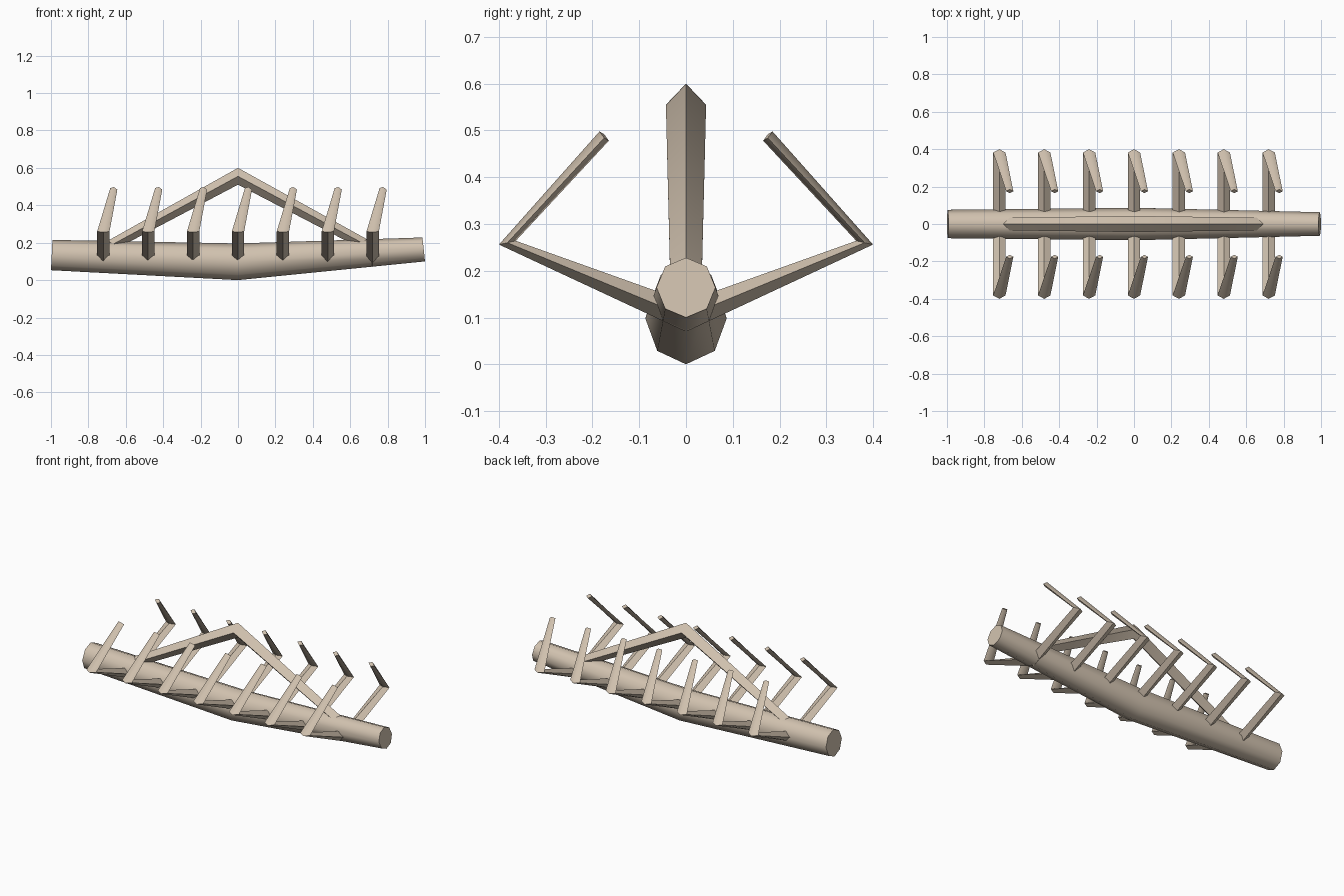
import bpy, bmesh, math
from mathutils import Vector

if "Cube" in bpy.data.objects:
    bpy.data.objects.remove(bpy.data.objects["Cube"])

bone = bpy.data.materials.new("bone")
bone.diffuse_color = (0.64, 0.54, 0.43, 1)
bone.use_nodes = True
bone.node_tree.nodes["Principled BSDF"].inputs["Base Color"].default_value = bone.diffuse_color


def loft(name, sections, sides):
    """Skin elliptical rings; each section is (centre, half axis A, half axis B)."""
    bm = bmesh.new()
    rings = []
    for c, a, b in sections:
        ring = []
        for i in range(sides):
            t = 2 * math.pi * i / sides
            ring.append(bm.verts.new(Vector(c) + Vector(a) * math.cos(t) + Vector(b) * math.sin(t)))
        rings.append(ring)
    for r, s in zip(rings, rings[1:]):
        for i in range(sides):
            j = (i + 1) % sides
            bm.faces.new((r[i], r[j], s[j], s[i]))
    bm.faces.new(rings[0])
    bm.faces.new(rings[-1])
    bmesh.ops.recalc_face_normals(bm, faces=bm.faces)
    mesh = bpy.data.meshes.new(name)
    bm.to_mesh(mesh)
    bm.free()
    mesh.materials.append(bone)
    obj = bpy.data.objects.new(name, mesh)
    bpy.context.collection.objects.link(obj)
    bpy.ops.object.select_all(action='DESELECT')
    obj.select_set(True)
    bpy.context.view_layer.objects.active = obj
    bpy.ops.object.shade_smooth_by_angle(angle=math.radians(60))
    return obj


# Main spine trunk: octagonal, sagging in the middle
loft("trunk", [
    ((-0.996, 0, 0.134), (0, 0.076, 0), (0.004, 0, 0.081)),
    ((0, 0, 0.098), (0, 0.087, 0), (0, 0, 0.098)),
    ((0.993, 0, 0.164), (0, 0.063, 0), (-0.007, 0, 0.064)),
], 8)

# Arched ridge above the trunk, diamond section
loft("ridge", [
    ((-0.74, 0, 0.153), (0, 0.033, 0), (-0.012, 0, 0.026)),
    ((0, 0, 0.555), (0, 0.043, 0), (0, 0, 0.045)),
    ((0.74, 0, 0.158), (0, 0.033, 0), (0.012, 0, 0.026)),
], 4)

# Seven pairs of bent ribs
for k in range(7):
    x = -0.72 + 0.24 * k
    for side, label in ((1, "back"), (-1, "front")):
        loft(f"rib_{label}_{k + 1}", [
            ((x, 0, 0.102), (0.033, 0, 0), (0, side * 0.003, -0.031)),
            ((x, side * 0.382, 0.260), (0.033, 0, 0), (0, side * 0.018, -0.004)),
            ((x + 0.056, side * 0.175, 0.488), (0.019, 0, -0.004), (0, side * 0.010, 0.010)),
        ], 4)
